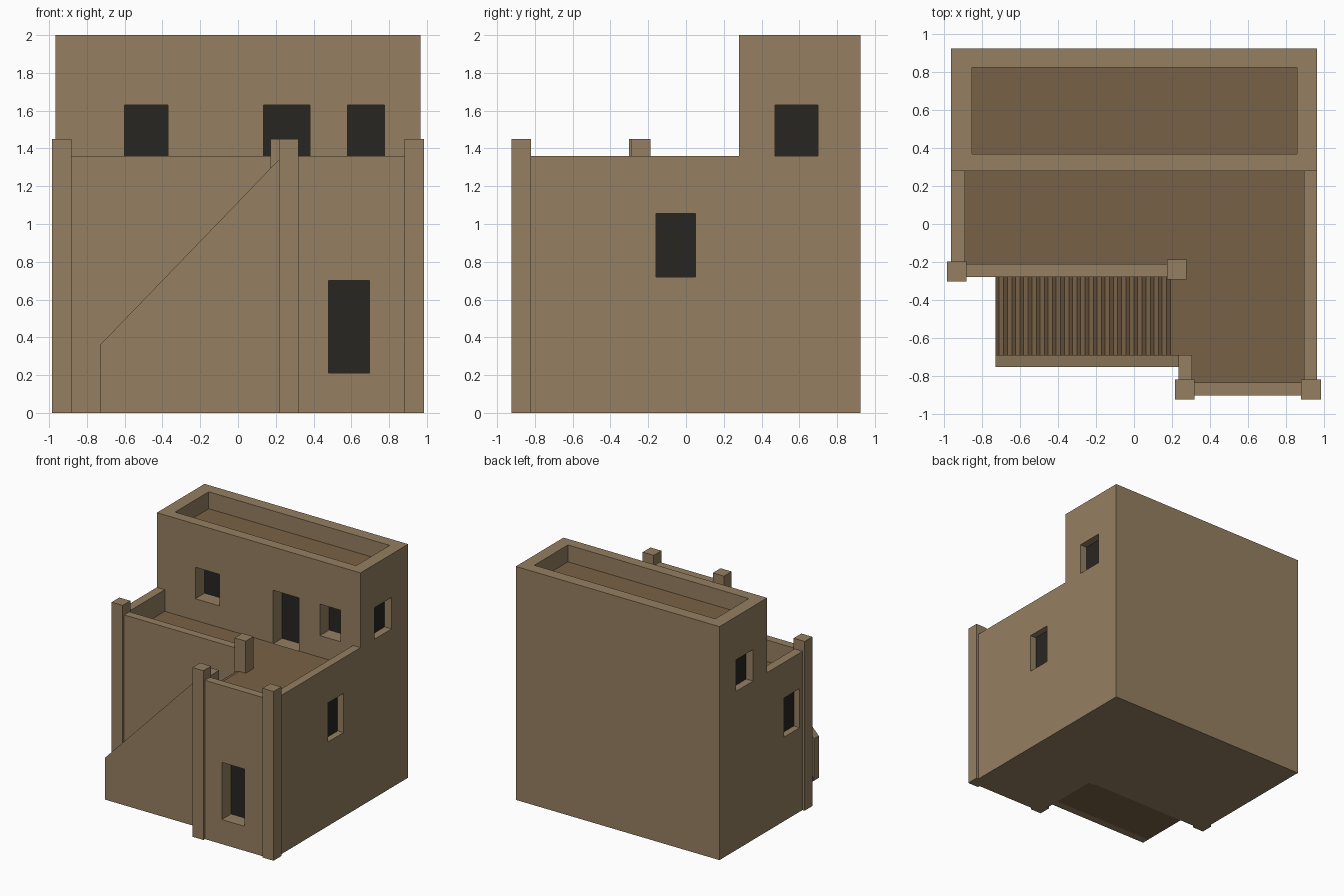
import bpy, bmesh
from mathutils import Vector

if "Cube" in bpy.data.objects:
    bpy.data.objects.remove(bpy.data.objects["Cube"])


def material(name, rgb):
    m = bpy.data.materials.new(name)
    m.diffuse_color = (*rgb, 1)
    m.use_nodes = True
    m.node_tree.nodes["Principled BSDF"].inputs["Base Color"].default_value = m.diffuse_color
    return m


WALL = material("clay_wall", (0.30, 0.215, 0.12))
FLOOR = material("clay_floor", (0.19, 0.12, 0.062))
DARK = material("dark_opening", (0.022, 0.019, 0.016))


def prism(name, points, direction, mat):
    """Extrude a closed 3D polygon along a direction."""
    bm = bmesh.new()
    face = bm.faces.new([bm.verts.new(p) for p in points])
    ext = bmesh.ops.extrude_face_region(bm, geom=[face])
    moved = [v for v in ext["geom"] if isinstance(v, bmesh.types.BMVert)]
    bmesh.ops.translate(bm, verts=moved, vec=Vector(direction))
    bmesh.ops.recalc_face_normals(bm, faces=bm.faces)
    mesh = bpy.data.meshes.new(name)
    bm.to_mesh(mesh)
    bm.free()
    obj = bpy.data.objects.new(name, mesh)
    bpy.context.collection.objects.link(obj)
    mesh.materials.append(mat)
    return obj


def plan(name, pts, z0, z1, mat):
    return prism(name, [(x, y, z0) for x, y in pts], (0, 0, z1 - z0), mat)


def side(name, pts, y0, y1, mat):
    return prism(name, [(x, y0, z) for x, z in pts], (0, y1 - y0, 0), mat)


def box(name, x0, x1, y0, y1, z0, z1, mat):
    return plan(name, [(x0, y0), (x1, y0), (x1, y1), (x0, y1)], z0, z1, mat)


def cut(obj, cutter):
    mod = obj.modifiers.new("cut", "BOOLEAN")
    mod.operation, mod.solver, mod.object = "DIFFERENCE", "EXACT", cutter
    bpy.context.view_layer.objects.active = obj
    bpy.ops.object.modifier_apply(modifier=mod.name)
    bpy.data.objects.remove(cutter)


def front_opening(obj, name, x0, x1, z0, z1, y, depth=0.13):
    cut(obj, box("cutter", x0, x1, y - 0.05, y + depth, z0, z1, WALL))
    box(name, x0, x1, y + depth - 0.005, y + depth + 0.005, z0, z1, DARK)


def side_opening(obj, name, s, y0, y1, z0, z1, depth):
    x = 0.965
    a, b = sorted((s * (x - depth), s * (x + 0.05)))
    cut(obj, box("cutter", a, b, y0, y1, z0, z1, WALL))
    a, b = sorted((s * (x - depth - 0.005), s * (x - depth + 0.005)))
    box(name, a, b, y0, y1, z0, z1, DARK)


# Upper storey with sunken roof
upper = box("upper_house", -0.965, 0.965, 0.28, 0.925, 0, 2, WALL)
cut(upper, box("cutter", -0.855, 0.86, 0.37, 0.825, 1.85, 2.1, WALL))
box("upper_roof_floor", -0.855, 0.86, 0.37, 0.825, 1.845, 1.855, FLOOR)

# Lower storey, L-shaped, with terrace sunk behind a parapet
FLOOR_Z = 1.17
lower = plan("lower_house", [(-0.965, 0.28), (-0.965, -0.28), (0.235, -0.28), (0.235, -0.905),
                             (0.965, -0.905), (0.965, 0.28)], 0, 1.36, WALL)
cut(lower, plan("cutter", [(-0.89, 0.35), (-0.89, -0.21), (0.2, -0.21), (0.2, -0.69),
                           (0.305, -0.69), (0.305, -0.835), (0.895, -0.835), (0.895, 0.35)],
                FLOOR_Z, 1.5, WALL))
plan("terrace_floor", [(-0.89, 0.28), (-0.89, -0.21), (0.215, -0.21), (0.215, -0.69),
                       (0.305, -0.69), (0.305, -0.835), (0.895, -0.835), (0.895, 0.28)],
     FLOOR_Z - 0.005, FLOOR_Z + 0.005, FLOOR)

# Windows and doors
front_opening(upper, "upper_window_left", -0.60, -0.37, 1.36, 1.63, 0.28)
front_opening(upper, "upper_door", 0.135, 0.38, FLOOR_Z, 1.63, 0.28)
front_opening(upper, "upper_window_right", 0.58, 0.775, 1.36, 1.63, 0.28)
front_opening(lower, "front_door", 0.48, 0.695, 0.21, 0.70, -0.905)
for s, label in ((1, "right"), (-1, "left")):
    side_opening(upper, "upper_side_window_" + label, s, 0.47, 0.70, 1.36, 1.63, 0.07)
    side_opening(lower, "lower_side_window_" + label, s, -0.16, 0.05, 0.72, 1.055, 0.06)

# Corner posts
for i, (x, y) in enumerate([(-0.934, -0.25), (0.225, -0.24), (0.268, -0.873), (0.933, -0.873)]):
    box(f"corner_post_{i + 1}", x - 0.052, x + 0.052, y - 0.052, y + 0.052, 0, 1.45, WALL)

# Staircase with slightly leaning risers
STEPS, X0, X1 = 22, -0.73, 0.215
run, rise = (X1 - X0) / STEPS, FLOOR_Z / STEPS
profile = [(X1 + 0.02, 0), (X0, 0)]
for i in range(STEPS):
    profile += [(X0 + (i + 0.45) * run, (i + 1) * rise), (X0 + (i + 1) * run, (i + 1) * rise)]
profile.append((X1 + 0.02, FLOOR_Z))
side("stairs", profile, -0.69, -0.28, FLOOR)

# Sloping stair side wall
side("stair_wall", [(X0, 0), (0.235, 0), (0.235, 1.36), (X0, 0.36)], -0.755, -0.69, WALL)
